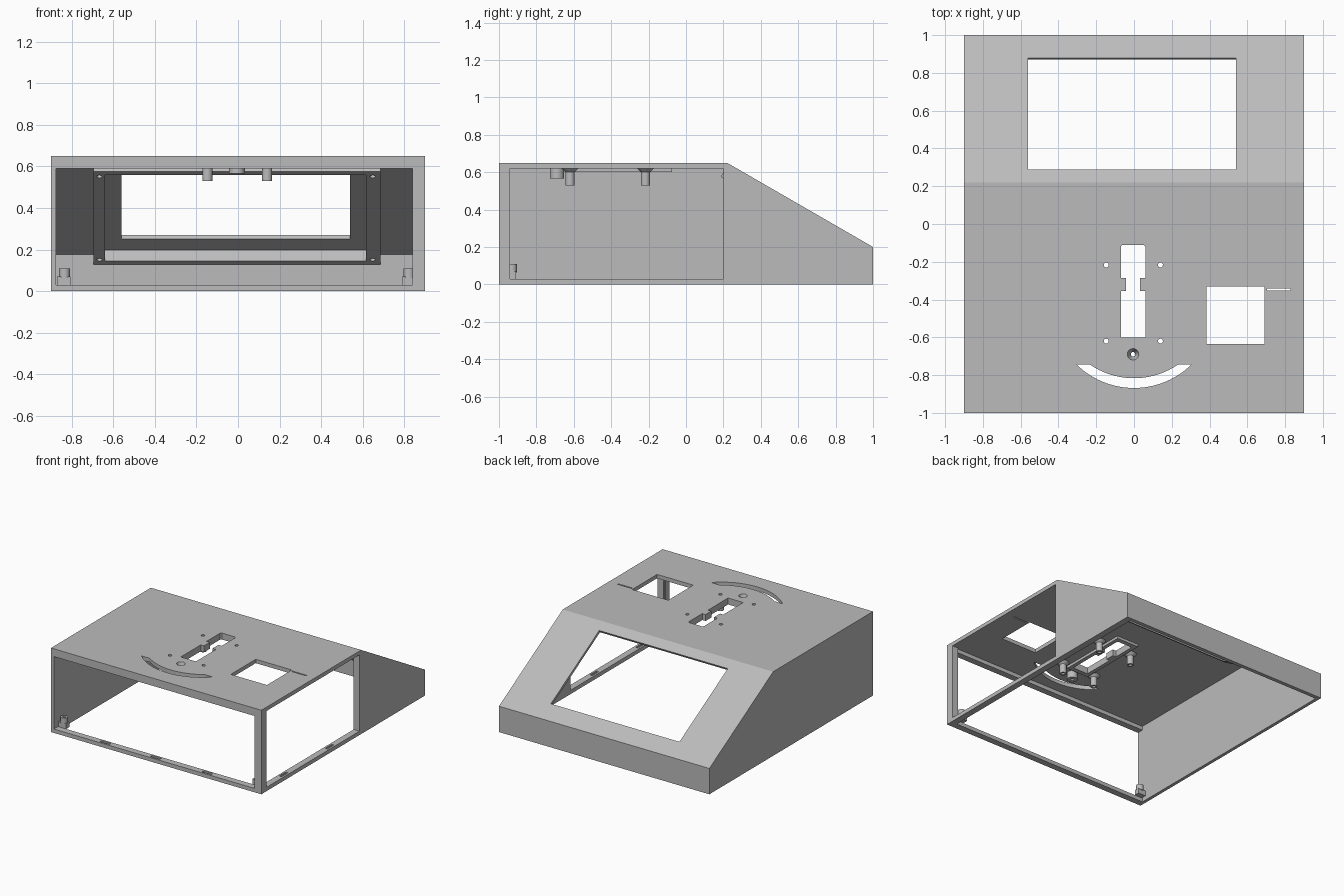
import bpy, bmesh
from math import radians, cos, sin, asin, pi
from mathutils import Matrix, Vector

cube = bpy.data.objects.get("Cube")
if cube:
    bpy.data.objects.remove(cube, do_unlink=True)

grey = bpy.data.materials.new("plain grey")
grey.use_nodes = True
COLOR = (0.5, 0.5, 0.5, 1)
grey.diffuse_color = COLOR
grey.node_tree.nodes["Principled BSDF"].inputs["Base Color"].default_value = COLOR

# Frame of the sloped panel: y runs down the slope, z points outward
SLOPE = Matrix.Translation((0, 0.22, 0.65)) @ Matrix.Rotation(radians(-30), 4, 'X')


def finish(name, bm):
    bmesh.ops.recalc_face_normals(bm, faces=bm.faces)
    mesh = bpy.data.meshes.new(name)
    bm.to_mesh(mesh)
    bm.free()
    mesh.materials.append(grey)
    ob = bpy.data.objects.new(name, mesh)
    bpy.context.scene.collection.objects.link(ob)
    return ob


def prism(name, points, lo, hi, axis='z', matrix=Matrix()):
    """Extrude an outline: (x, y) along z, or (y, z) along x."""
    bm = bmesh.new()
    put = (lambda a, b: (a, b, lo)) if axis == 'z' else (lambda a, b: (lo, a, b))
    face = bm.faces.new([bm.verts.new(put(a, b)) for a, b in points])
    new = bmesh.ops.extrude_face_region(bm, geom=[face])["geom"]
    step = Vector((0, 0, hi - lo)) if axis == 'z' else Vector((hi - lo, 0, 0))
    bmesh.ops.translate(bm, vec=step, verts=[v for v in new if isinstance(v, bmesh.types.BMVert)])
    bm.transform(matrix)
    return finish(name, bm)


def box(name, x0, x1, y0, y1, z0, z1, matrix=Matrix()):
    return prism(name, [(x0, y0), (x1, y0), (x1, y1), (x0, y1)], z0, z1, 'z', matrix)


def cone(name, x, y, z0, z1, r0, r1=None, matrix=Matrix(), sides=32):
    bm = bmesh.new()
    bmesh.ops.create_cone(bm, cap_ends=True, segments=sides, radius1=r0,
                          radius2=r0 if r1 is None else r1, depth=z1 - z0)
    bm.transform(matrix @ Matrix.Translation((x, y, (z0 + z1) / 2)))
    return finish(name, bm)


def combine(target, tool, operation):
    mod = target.modifiers.new("combine", 'BOOLEAN')
    mod.object, mod.operation, mod.solver = tool, operation, 'EXACT'
    graph = bpy.context.evaluated_depsgraph_get()
    mesh = bpy.data.meshes.new_from_object(target.evaluated_get(graph))
    target.modifiers.clear()
    target.data = mesh
    bpy.data.objects.remove(tool, do_unlink=True)


def arc(radius, half_chord, y_end, count=24):
    """Points of an arc sagging toward -y, from left to right."""
    a = asin(half_chord / radius)
    cy = y_end + radius * cos(a)
    turns = [-a + 2 * a * i / count for i in range(count + 1)]
    return [(radius * sin(t), cy - radius * cos(t)) for t in turns]


# Wedge-shaped shell, open underneath
shell = prism("console_shell", [(-1, 0), (1, 0), (1, 0.2), (0.22, 0.65), (-1, 0.65)], -0.9, 0.9, 'x')
inside = [(-0.95, -0.1), (0.97, -0.1), (0.97, 0.177), (0.202, 0.62), (-0.95, 0.62)]
combine(shell, prism("cavity", inside, -0.875, 0.85, 'x'), 'DIFFERENCE')

cut, add = [], []

# Screen mount behind the slope
add.append(box("screen_mount", -0.695, 0.685, 0.008, 0.9, -0.082, -0.03, SLOPE))

# Screw bosses and the pivot collar under the top
BOSSES = [(x, y) for x in (-0.147, 0.14) for y in (-0.62, -0.217)]
for x, y in BOSSES:
    add.append(cone("boss", x, y, 0.53, 0.635, 0.024))
    add.append(cone("boss_flare", x, y, 0.6, 0.63, 0.024, 0.055))
add.append(cone("pivot_collar", -0.005, -0.69, 0.567, 0.635, 0.038))

# Thickened rim round the lever slot
add.append(box("slot_rim", -0.1, 0.09, -0.635, -0.075, 0.6, 0.63))

# Front and side openings
cut.append(box("front_opening", -0.875, 0.84, -1.1, -0.9, 0.03, 0.59))
cut.append(box("side_opening", 0.8, 1, -0.94, 0.2, 0.03, 0.62))

# Screen window, recess and mount screw holes
cut.append(box("screen_recess", -0.64, 0.615, 0.04, 0.868, -0.2, -0.02, SLOPE))
cut.append(box("screen_window", -0.56, 0.54, 0.08, 0.762, -0.2, 0.1, SLOPE))
for x in (-0.667, 0.648):
    for s in (0.055, 0.855):
        cut.append(cone("mount_hole", x, s, -0.1, -0.05, 0.013, matrix=SLOPE, sides=16))

# Lever slot with a narrow waist
half = [(0.065, -0.6), (0.065, -0.355), (0.037, -0.355), (0.037, -0.285),
        (0.065, -0.285), (0.065, -0.12), (0.055, -0.11)]
lever = [(x - 0.005, y) for x, y in half] + [(-x - 0.005, y) for x, y in reversed(half)]
cut.append(prism("lever_slot", lever, 0.5, 0.7))

# Curved indicator slot, square hole and thin slit
curved = arc(0.434, 0.305, -0.743) + arc(0.413, 0.235, -0.743)[::-1]
cut.append(prism("curved_slot", curved, 0.5, 0.7))
cut.append(box("square_hole", 0.383, 0.692, -0.635, -0.33, 0.5, 0.7))
cut.append(box("thin_slit", 0.705, 0.828, -0.352, -0.342, 0.5, 0.7))

# Drilled holes
for x, y in BOSSES:
    cut.append(cone("boss_hole", x, y, 0.5, 0.7, 0.013, sides=16))
cut.append(cone("pivot_hole", -0.005, -0.69, 0.5, 0.7, 0.012, sides=16))
cut.append(cone("pivot_countersink", -0.005, -0.69, 0.6, 0.66, 0.012, 0.034))

# Cable hole in the solid side wall
ACROSS = Matrix.Translation((-0.9, 0.6, 0.157)) @ Matrix.Rotation(pi / 2, 4, 'Y')
cut.append(cone("cable_hole", 0, 0, -0.1, 0.1, 0.104, matrix=ACROSS, sides=48))

# Shallow clip slots along the bottom rails
for x in (-0.45, -0.02, 0.42):
    cut.append(box("front_clip_slot", x - 0.04, x + 0.04, -0.985, -0.965, 0.018, 0.05))
for y in (-0.69, -0.13):
    cut.append(box("side_clip_slot", 0.865, 0.885, y - 0.04, y + 0.04, 0.018, 0.05))

for tool in add:
    combine(shell, tool, 'UNION')
for tool in cut:
    combine(shell, tool, 'DIFFERENCE')

# Corner pegs for the lower panel
for side, x in (("right", -0.835), ("left", 0.823)):
    box(f"{side}_peg_base", x - 0.035, x + 0.03, -0.95, -0.91, 0.03, 0.07)
    peg = cone(f"{side}_peg", x, -0.93, 0.065, 0.11, 0.026)
    combine(peg, cone("peg_hole", x, -0.93, 0.08, 0.2, 0.012, sides=16), 'DIFFERENCE')

# Smooth the round walls, keep edges sharp
for ob in bpy.context.scene.objects:
    ob.select_set(ob.type == 'MESH')
bpy.context.view_layer.objects.active = shell
bpy.ops.object.shade_smooth_by_angle(angle=radians(25))
